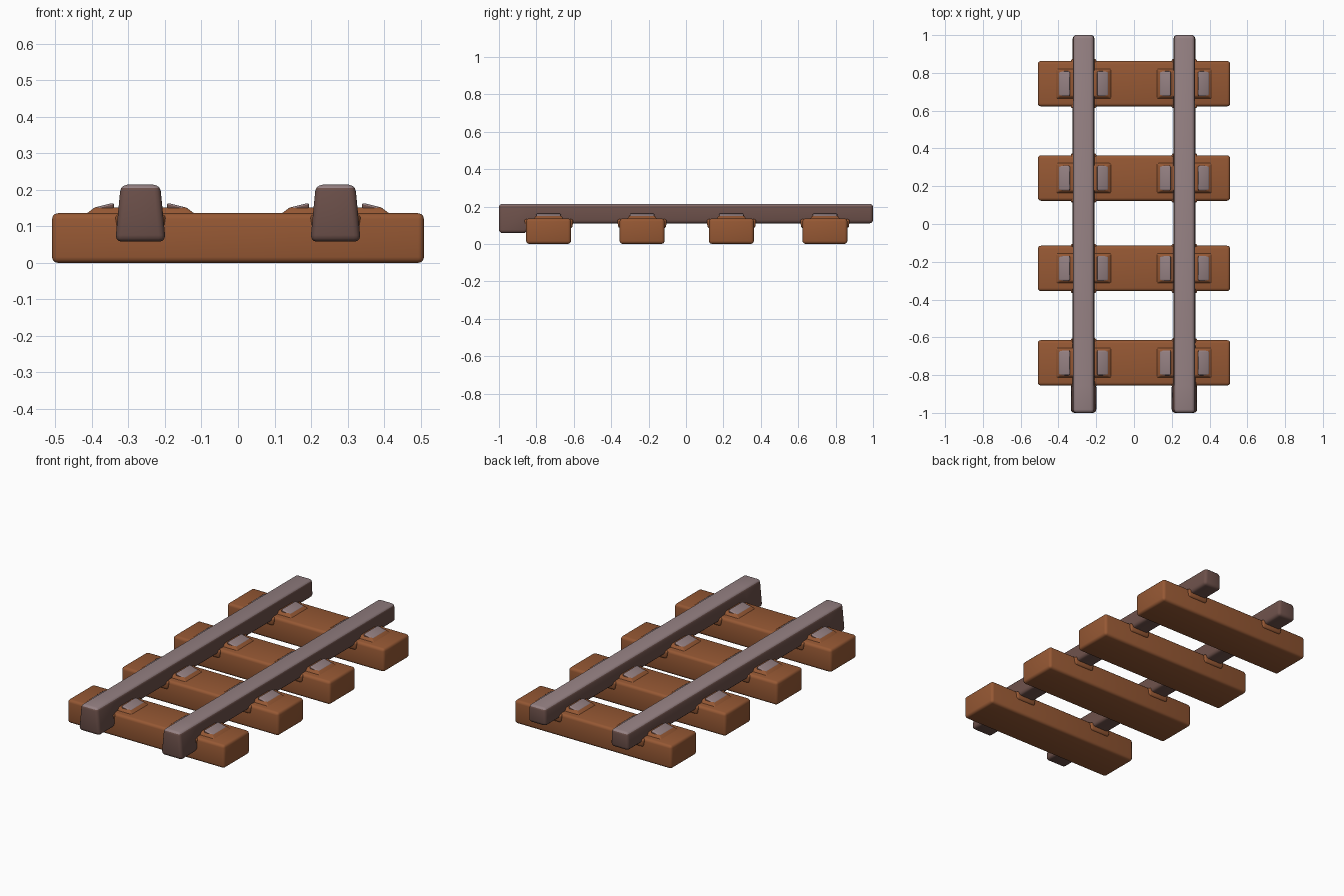
import bpy, bmesh, math

if "Cube" in bpy.data.objects:
    bpy.data.objects.remove(bpy.data.objects["Cube"])


def material(name, rgb):
    m = bpy.data.materials.new(name)
    m.diffuse_color = (*rgb, 1)
    m.use_nodes = True
    m.node_tree.nodes["Principled BSDF"].inputs["Base Color"].default_value = m.diffuse_color
    return m


WOOD = material("orange_brown_wood", (0.305, 0.098, 0.034))
RAIL_TOP = material("worn_mauve_steel", (0.30, 0.218, 0.225))
RAIL_SIDE = material("dark_brown_steel", (0.150, 0.080, 0.068))


def loft(name, rings, bevel, mats, top_limit=None):
    """Join four-cornered rings into a solid, round its edges, colour it."""
    bm = bmesh.new()
    loops = [[bm.verts.new(p) for p in ring] for ring in rings]
    for a, b in zip(loops, loops[1:]):
        for i in range(4):
            j = (i + 1) % 4
            bm.faces.new((a[i], a[j], b[j], b[i]))
    bm.faces.new(loops[0][::-1])
    bm.faces.new(loops[-1])
    bmesh.ops.recalc_face_normals(bm, faces=bm.faces)
    edges = [e for e in bm.edges if e.calc_face_angle(0) > 0.3]
    bmesh.ops.bevel(bm, geom=edges, offset=bevel, segments=3, profile=0.5,
                    affect='EDGES', clamp_overlap=True)
    bm.normal_update()
    if top_limit is not None:
        for f in bm.faces:
            f.material_index = 0 if f.normal.z > top_limit else 1
    mesh = bpy.data.meshes.new(name)
    bm.to_mesh(mesh)
    bm.free()
    for m in mats:
        mesh.materials.append(m)
    obj = bpy.data.objects.new(name, mesh)
    bpy.context.collection.objects.link(obj)
    bpy.context.view_layer.objects.active = obj
    obj.select_set(True)
    bpy.ops.object.shade_smooth_by_angle(angle=math.radians(40))
    obj.select_set(False)
    return obj


def rect(cx, cy, hx, hy, z):
    return [(cx - hx, cy - hy, z), (cx + hx, cy - hy, z),
            (cx + hx, cy + hy, z), (cx - hx, cy + hy, z)]


RAIL_X = 0.267

# Rails: tapered section, with a deeper heel hanging over the front end
for side in (-1, 1):
    x = side * RAIL_X
    rings = [[(x - w, y, b), (x + w, y, b), (x + 0.054, y, 0.214), (x - 0.054, y, 0.214)]
             for y, b, w in ((-1, 0.058, 0.069), (-0.855, 0.058, 0.069),
                             (-0.82, 0.11, 0.058), (1, 0.11, 0.058))]
    loft("rail", rings, 0.018, [RAIL_TOP, RAIL_SIDE], 0.45)

for y in (-0.735, -0.235, 0.243, 0.743):
    # Wooden sleeper
    loft("sleeper", [rect(0, y, 0.509, 0.12, 0), rect(0, y, 0.509, 0.12, 0.136)],
         0.016, [WOOD])
    for side in (-1, 1):
        x = side * RAIL_X
        # Wooden seat flaring out under the rail
        loft("rail_seat", [rect(x, y, 0.063, 0.128, 0.085), rect(x, y, 0.07, 0.132, 0.133)],
             0.012, [WOOD])
        # Sloped fixings on both sides of the rail
        for s in (-1, 1):
            cx = x + s * 0.095
            loft("fixing_base", [rect(cx, y, 0.062, 0.085, 0.128),
                                 rect(cx - s * 0.012, y, 0.042, 0.066, 0.152)],
                 0.006, [WOOD])
            inner, outer = x + s * 0.072, x + s * 0.132
            rings = [[(inner, y + d, 0.13), (outer, y + d, 0.13),
                      (outer, y + d, 0.15), (inner, y + d, 0.165)]
                     for d in (-0.066, 0.066)]
            loft("fixing_clip", rings, 0.008, [RAIL_TOP, RAIL_SIDE], 0.45)
